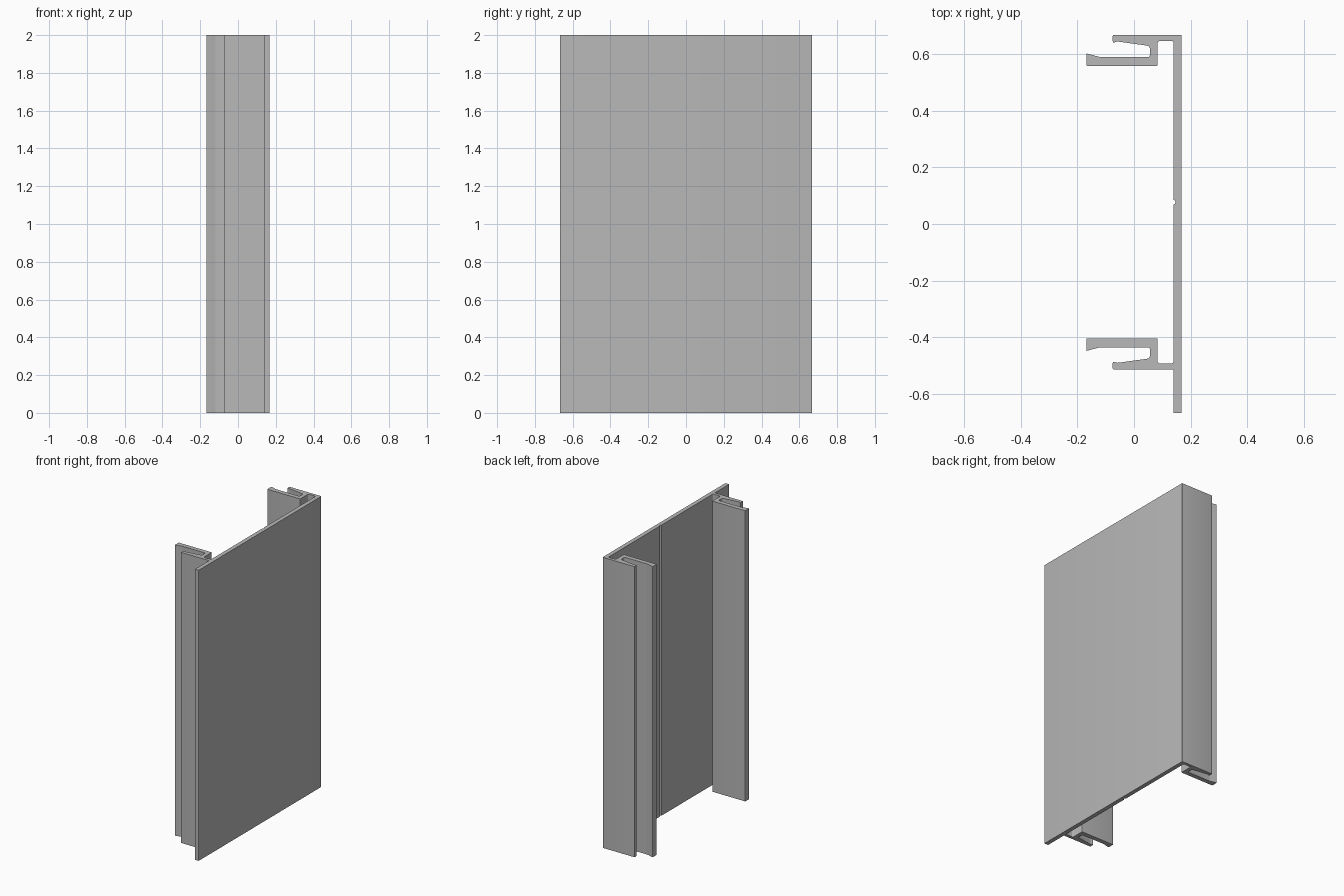
import bpy
import bmesh
import math
from mathutils import Vector

cube = bpy.data.objects.get("Cube")
if cube:
    bpy.data.objects.remove(cube, do_unlink=True)

HEIGHT = 2.0
HALF = 0.667          # half width of the web
OUT_X, IN_X = 0.168, 0.139   # outer and inner faces of the web
LOWER_CLIP = -0.513   # outer face of the second clip


def rounded(points, steps=4):
    """Round each (x, y, radius) corner of a closed outline."""
    outline = []
    for i, (x, y, r) in enumerate(points):
        p = Vector((x, y))
        if r == 0:
            outline.append(p)
            continue
        a = Vector(points[i - 1][:2])
        b = Vector(points[(i + 1) % len(points)][:2])
        start = p + (a - p).normalized() * r
        end = p + (b - p).normalized() * r
        for k in range(steps + 1):
            t = k / steps
            outline.append(start * (1 - t) ** 2 + p * 2 * t * (1 - t) + end * t * t)
    return outline


# Hooked clip: x, depth from its outer face, corner radius
clip = [
    (-0.075, 0.0, 0.004), (-0.075, 0.028, 0.006), (-0.058, 0.023, 0.004),
    (0.056, 0.039, 0.010), (0.056, 0.078, 0.008),
    (-0.120, 0.078, 0.008), (-0.168, 0.065, 0.003),
    (-0.168, 0.109, 0.003), (0.083, 0.109, 0.003),
    (0.083, 0.021, 0.010), (IN_X, 0.021, 0.008),
]
upper = [(x, HALF - d, r) for x, d, r in clip]
lower = [(x, LOWER_CLIP + d, r) for x, d, r in reversed(clip)]

# Half-round marking groove on the inner face
groove = []
for k in range(9):
    a = math.pi / 2 - math.pi * k / 8
    groove.append((IN_X + 0.007 * math.cos(a), 0.077 + 0.008 * math.sin(a), 0))

section = (
    [(OUT_X, -HALF, 0.003), (OUT_X, HALF, 0.003)]
    + upper + groove + lower
    + [(IN_X, LOWER_CLIP, 0), (IN_X, -HALF, 0.003)]
)

# Extrude the section along its height
bm = bmesh.new()
base = bm.faces.new([bm.verts.new((p.x, p.y, 0)) for p in rounded(section)])
result = bmesh.ops.extrude_face_region(bm, geom=[base], use_keep_orig=True)
top = [v for v in result["geom"] if isinstance(v, bmesh.types.BMVert)]
bmesh.ops.translate(bm, verts=top, vec=(0, 0, HEIGHT))
bmesh.ops.recalc_face_normals(bm, faces=bm.faces)
mesh = bpy.data.meshes.new("clip_channel_profile")
bm.to_mesh(mesh)
bm.free()

# Plain grey finish
grey = bpy.data.materials.new("plain_grey")
grey.use_nodes = True
colour = (0.48, 0.48, 0.48, 1)
grey.diffuse_color = colour
grey.node_tree.nodes["Principled BSDF"].inputs["Base Color"].default_value = colour
mesh.materials.append(grey)

profile = bpy.data.objects.new("clip_channel_profile", mesh)
bpy.context.collection.objects.link(profile)
bpy.ops.object.select_all(action="DESELECT")
profile.select_set(True)
bpy.context.view_layer.objects.active = profile
bpy.ops.object.shade_smooth_by_angle(angle=math.radians(30))
